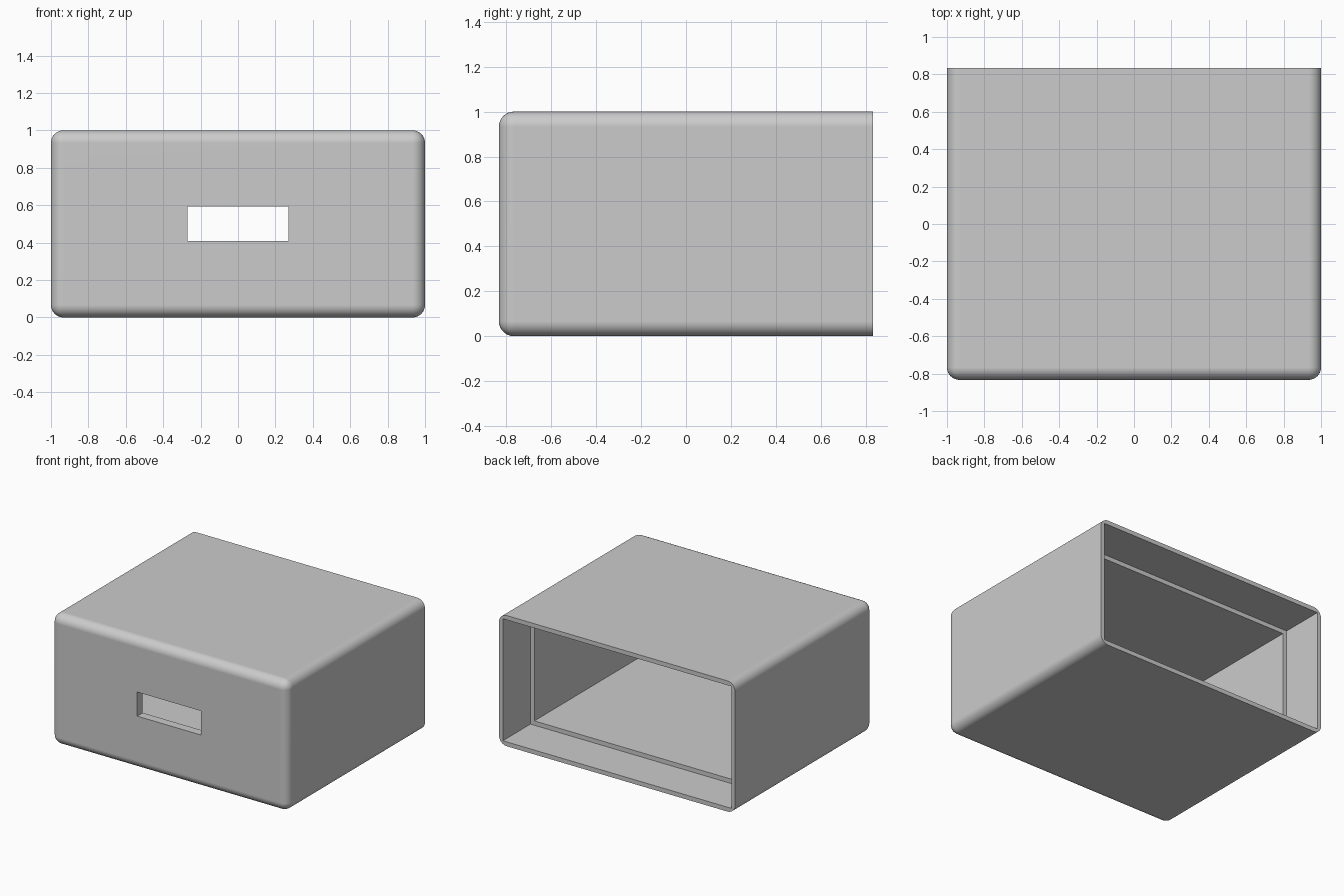
import bpy, bmesh, math
from mathutils import Matrix, Vector

if "Cube" in bpy.data.objects:
    bpy.data.objects.remove(bpy.data.objects["Cube"], do_unlink=True)

# Main sizes
W, D, H = 2.0, 1.6667, 1.0
WALL, LIP, LIP_DEPTH = 0.0667, 0.0333, 0.3333
BACK, FRONT = D / 2, -D / 2

grey = bpy.data.materials.new("light grey plastic")
grey.use_nodes = True
colour = (0.6, 0.6, 0.6, 1)
grey.diffuse_color = colour
grey.node_tree.nodes["Principled BSDF"].inputs["Base Color"].default_value = colour


def box(name, low, high, round_radius=0):
    """Box between two corners; optionally rounds every edge not on the back."""
    low, high = Vector(low), Vector(high)
    bm = bmesh.new()
    bmesh.ops.create_cube(bm, size=1, matrix=Matrix.Translation((low + high) / 2)
                          @ Matrix.Diagonal((high - low).to_4d()))
    if round_radius:
        edges = [e for e in bm.edges if min(v.co.y for v in e.verts) < 0]
        bmesh.ops.bevel(bm, geom=edges, offset=round_radius, segments=8,
                        profile=0.5, affect='EDGES')
    mesh = bpy.data.meshes.new(name)
    bm.to_mesh(mesh)
    bm.free()
    mesh.materials.append(grey)
    obj = bpy.data.objects.new(name, mesh)
    bpy.context.collection.objects.link(obj)
    return obj


def select(obj):
    bpy.ops.object.select_all(action='DESELECT')
    obj.select_set(True)
    bpy.context.view_layer.objects.active = obj


def cut(obj, low, high):
    cutter = box("cutter", low, high)
    cutter.hide_render = True
    mod = obj.modifiers.new("cut", 'BOOLEAN')
    mod.operation, mod.solver, mod.object = 'DIFFERENCE', 'EXACT', cutter
    select(obj)
    bpy.ops.object.modifier_apply(modifier=mod.name)
    bpy.data.objects.remove(cutter, do_unlink=True)


# Rounded outer shell, open at the back
case = box("case_shell", (-W / 2, FRONT, 0), (W / 2, BACK, H), WALL)

# Main cavity
cut(case, (-W / 2 + WALL, FRONT + WALL, WALL), (W / 2 - WALL, BACK + 0.1, H - WALL))
# Thinner rim that receives the back cover
cut(case, (-W / 2 + LIP, BACK - LIP_DEPTH, LIP), (W / 2 - LIP, BACK + 0.1, H - LIP))
# Slot through the front wall
cut(case, (-0.27, FRONT - 0.1, 0.408), (0.27, FRONT + WALL * 1.5, 0.592))

# Smooth rounding with crisp flat walls
select(case)
bpy.ops.object.shade_smooth_by_angle(angle=math.radians(30))
normals = case.modifiers.new("flat walls", 'WEIGHTED_NORMAL')
normals.keep_sharp = True
